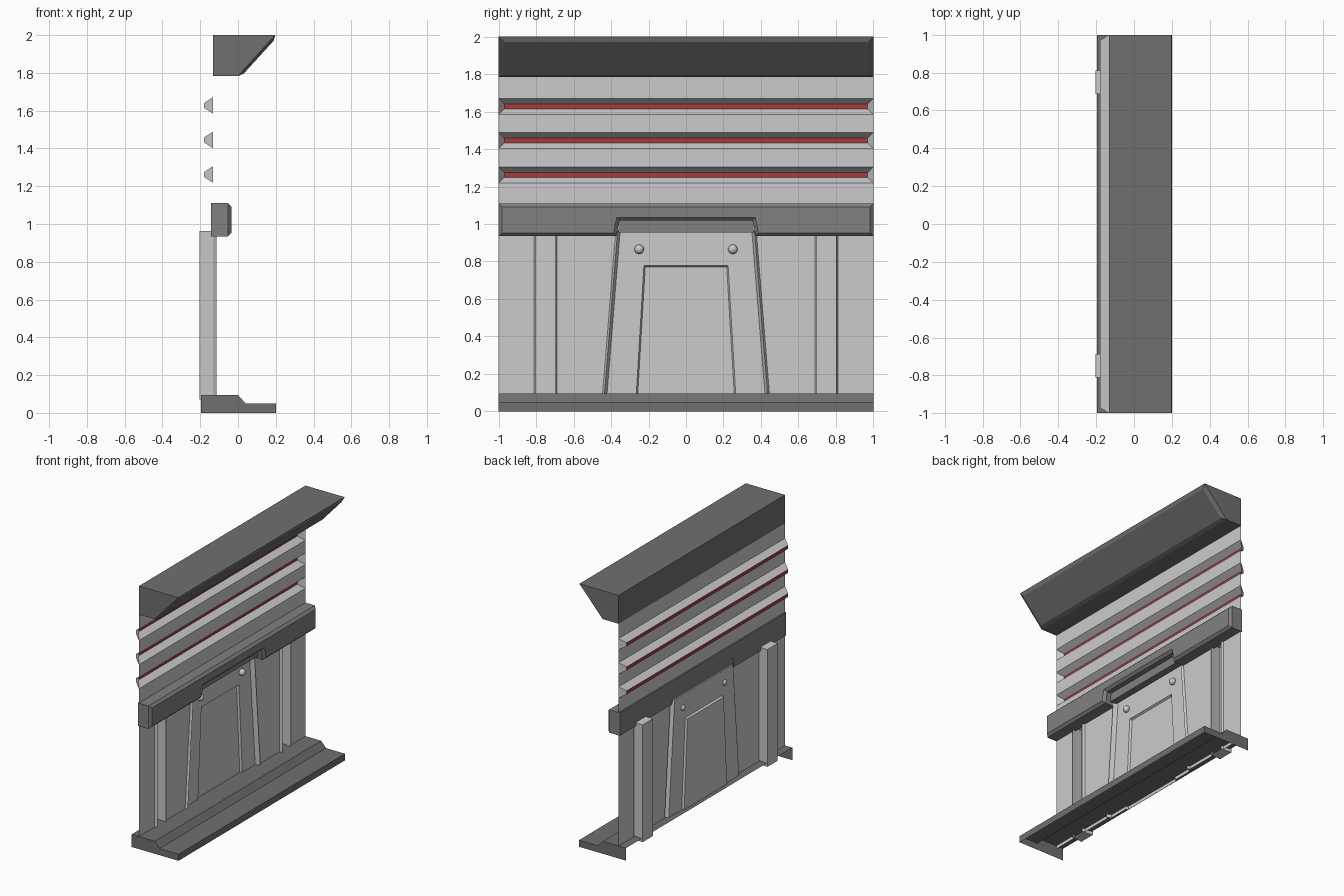
import bpy, bmesh
from mathutils import Vector

if "Cube" in bpy.data.objects:
    bpy.data.objects.remove(bpy.data.objects["Cube"])

WALL = -0.133                      # x of the wall sheet
FLOOR, DOOR = -0.15, -0.165        # x of the sunken panel and its door
GREY = (0.55, 0.55, 0.55, 1)
TRIM = (0.16, 0.16, 0.16, 1)
BAND = (0.22, 0.22, 0.22, 1)
RED = (0.38, 0.045, 0.045, 1)
materials = {}


def finish(name, bm, color):
    me = bpy.data.meshes.new(name)
    bm.to_mesh(me)
    bm.free()
    ob = bpy.data.objects.new(name, me)
    bpy.context.collection.objects.link(ob)
    paint(ob, color)


def paint(ob, color):
    if color not in materials:
        materials[color] = bpy.data.materials.new(f"paint_{len(materials) + 1}")
        materials[color].diffuse_color = color
    ob.data.materials.append(materials[color])


def prism(name, color, pts, place, a, b, inset=None, drop=()):
    """Extrude an outline; inset the face whose normal matches, drop open faces."""
    bm = bmesh.new()
    ra = [bm.verts.new(place(p, q, a)) for p, q in pts]
    rb = [bm.verts.new(place(p, q, b)) for p, q in pts]
    n = len(pts)
    bm.faces.new(ra)
    bm.faces.new(rb)
    for i in range(n):
        j = (i + 1) % n
        bm.faces.new((ra[i], ra[j], rb[j], rb[i]))
    bmesh.ops.recalc_face_normals(bm, faces=bm.faces[:])
    gone = [f for f in bm.faces if any(f.normal.dot(Vector(d)) > 0.99 for d in drop)]
    bmesh.ops.delete(bm, geom=gone, context='FACES')
    if inset:
        d, thick, depth = inset
        face = max(bm.faces, key=lambda f: f.normal.dot(Vector(d)))
        bmesh.ops.inset_individual(bm, faces=[face], thickness=thick, depth=depth,
                                   use_even_offset=True)
    finish(name, bm, color)


def along_y(p, q, t):
    return (p, t, q)


def along_x(p, q, t):
    return (t, p, q)


def rect(bm, x, y, z0, z1):
    return [bm.verts.new(v) for v in ((x, -y, z0), (x, y, z0), (x, y, z1), (x, -y, z1))]


# cornice with a framed sloping face
prism("cornice", TRIM, [(WALL, 2), (0.197, 2), (0, 1.784), (WALL, 1.784)], along_y, -1, 1,
      inset=((0.74, 0, -0.67), 0.027, 0.014))

# base moulding, open underneath and behind
prism("base_moulding", TRIM, [(-0.195, 0), (-0.195, 0.095), (0, 0.095), (0.04, 0.05),
                              (0.2, 0.05), (0.2, 0)], along_y, -1, 1,
      drop=[(0, 0, -1), (-1, 0, 0)])

# middle band, notched above the door panel
prism("middle_band", BAND, [(-1, 0.935), (-1, 1.11), (1, 1.11), (1, 0.935), (0.372, 0.935),
                            (0.355, 1.018), (-0.355, 1.018), (-0.372, 0.935)],
      along_x, -0.143, -0.053, inset=((1, 0, 0), 0.018, 0.018))
prism("notch_back", BAND, [(-0.363, 0.955), (-0.357, 1.03), (0.357, 1.03), (0.363, 0.955)],
      along_x, -0.141, -0.09)

# upper wall: flat strips between three sunken grooves with red floors
wall = bmesh.new()
bottom = 1.10
for i, zc in enumerate((1.262, 1.445, 1.628)):
    lo, hi = zc - 0.043, zc + 0.043
    wall.faces.new(rect(wall, WALL, 1, bottom, lo))
    bottom = hi
    outer = rect(wall, WALL, 1, lo, hi)
    inner = rect(wall, -0.18, 0.97, zc - 0.013, zc + 0.013)
    for k in range(4):
        m = (k + 1) % 4
        wall.faces.new((outer[k], outer[m], inner[m], inner[k]))
    strip = bmesh.new()
    strip.faces.new(rect(strip, -0.18, 0.97, zc - 0.013, zc + 0.013))
    finish(f"red_strip_{i + 1}", strip, RED)
wall.faces.new(rect(wall, WALL, 1, bottom, 1.79))
bmesh.ops.remove_doubles(wall, verts=wall.verts[:], dist=1e-5)
finish("upper_wall", wall, GREY)


# lower wall: one lofted section with rimmed channels, sunken panel and door
def section(z, door_x, flat=False):
    frame = 0.453 - 0.0806 * z
    door = 0.271 - 0.0593 * z
    half = [(1, WALL), (0.812, WALL), (0.802, -0.115), (0.812, -0.203),
            (0.688, -0.203), (0.698, -0.115), (0.688, WALL),
            (frame, WALL), (frame - 0.01, -0.117), (frame - 0.024, FLOOR),
            (door, FLOOR), (door - 0.008, door_x)]
    pts = half + [(-y, x) for y, x in reversed(half)]
    return [(WALL if flat else x, y, z) for y, x in pts]


low = bmesh.new()
rows = [section(0.07, DOOR), section(0.77, DOOR), section(0.778, FLOOR),
        section(0.962, FLOOR), section(0.964, FLOOR, True)]
grid = [[low.verts.new(p) for p in r] for r in rows]
for r0, r1 in zip(grid, grid[1:]):
    for i in range(len(r0) - 1):
        low.faces.new((r0[i], r0[i + 1], r1[i + 1], r1[i])[::-1])
# bottom caps of the two channels
for start in (1, 17):
    low.faces.new(grid[0][start:start + 6])
bmesh.ops.recalc_face_normals(low, faces=low.faces[:])
finish("lower_wall", low, GREY)

# round studs on the panel
for side in (-1, 1):
    bpy.ops.mesh.primitive_uv_sphere_add(segments=20, ring_count=12, radius=0.025,
                                         location=(-0.14, 0.25 * side, 0.865))
    stud = bpy.context.object
    stud.name = "stud_left" if side < 0 else "stud_right"
    bpy.ops.object.shade_smooth_by_angle()
    paint(stud, GREY)

for m in bpy.data.materials:
    if m.users and not m.is_grease_pencil:
        m.use_nodes = True
        m.node_tree.nodes["Principled BSDF"].inputs["Base Color"].default_value = m.diffuse_color
